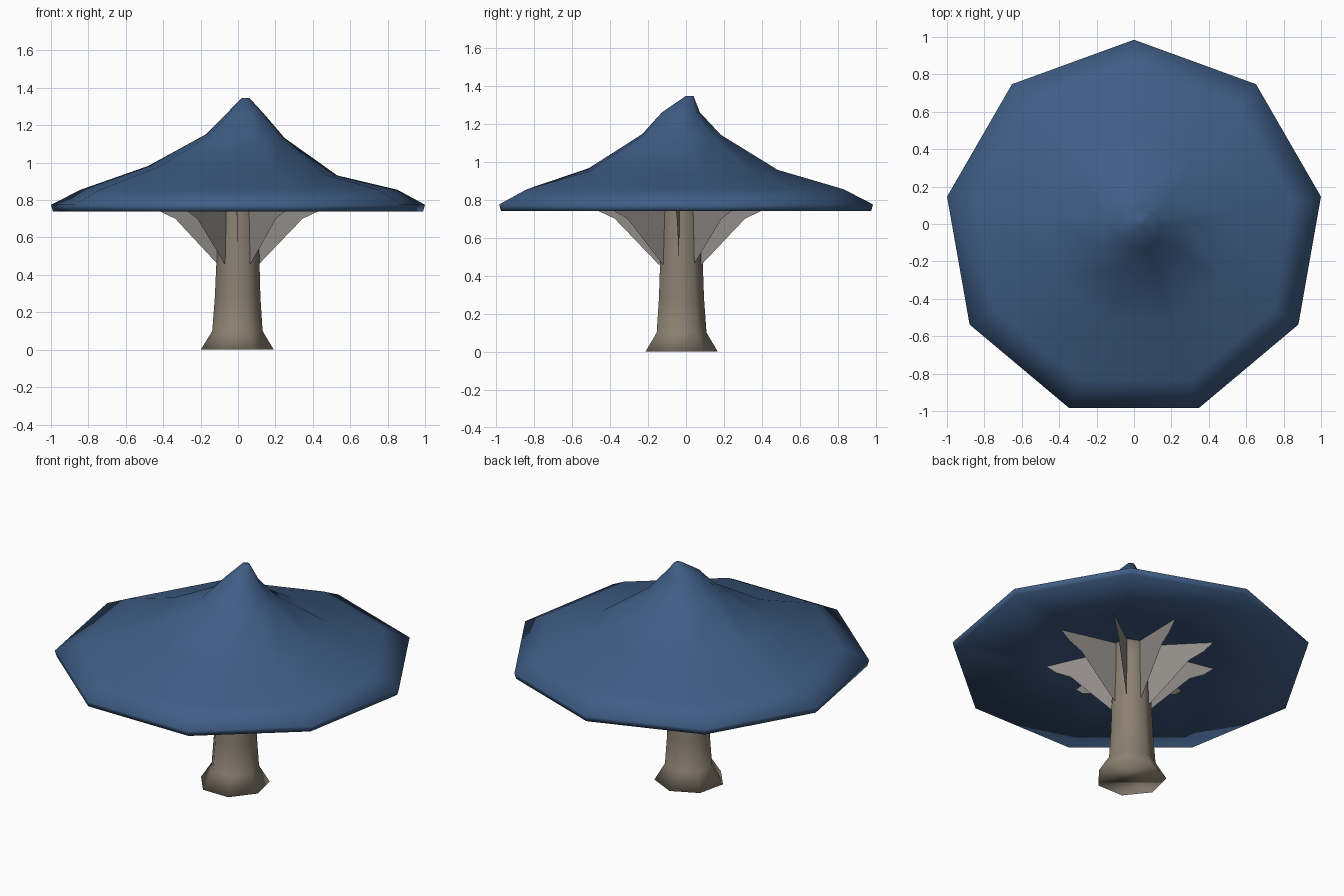
import bpy, bmesh
from math import radians, cos, sin, pi

if "Cube" in bpy.data.objects:
    bpy.data.objects.remove(bpy.data.objects["Cube"])


def material(name, rgb):
    m = bpy.data.materials.new(name)
    m.diffuse_color = (*rgb, 1)
    m.use_nodes = True
    m.node_tree.nodes["Principled BSDF"].inputs["Base Color"].default_value = m.diffuse_color
    return m


def finish(name, bm, mat, smooth):
    for f in bm.faces:
        f.smooth = smooth
    me = bpy.data.meshes.new(name)
    bm.to_mesh(me)
    bm.free()
    me.materials.append(mat)
    ob = bpy.data.objects.new(name, me)
    bpy.context.collection.objects.link(ob)
    return ob


def loft(name, sides, rings, mat):
    """Rings are (radius, z, centre x, centre y, tilt); one corner points to +y."""
    bm = bmesh.new()
    loops = []
    for r, z, cx, cy, tilt in rings:
        loop = []
        for i in range(sides):
            a = pi / 2 + 2 * pi * i / sides
            x = r * cos(a)
            loop.append(bm.verts.new((cx + x, cy + r * sin(a), z + tilt * x)))
        loops.append(loop)
    for lo, hi in zip(loops, loops[1:]):
        for i in range(sides):
            j = (i + 1) % sides
            bm.faces.new((lo[i], lo[j], hi[j], hi[i]))
    bm.faces.new(loops[0][::-1])
    bm.faces.new(loops[-1])
    bmesh.ops.recalc_face_normals(bm, faces=bm.faces)
    return finish(name, bm, mat, True)


CY = -0.03
blue = material("cap_blue", (0.05, 0.11, 0.235))
brown = material("stem_brown", (0.26, 0.22, 0.17))
grey = material("gill_grey", (0.28, 0.26, 0.245))

# Cap: from the shallow conical underside, round the soft rim, up to the bent tip
loft("cap", 9, [
    (0.10, 0.84, 0, CY, 0),
    (0.48, 0.793, 0, CY, 0),
    (1.005, 0.74, 0, CY, 0),
    (1.015, 0.775, 0, CY, 0),
    (0.86, 0.855, 0.005, CY, 0),
    (0.513, 0.957, 0.025, CY, -0.05),
    (0.213, 1.142, 0.04, CY, -0.05),
    (0.103, 1.26, 0.038, CY, 0),
    (0.022, 1.345, 0.04, 0.018, 0),
], blue)

# Stem: seven-sided with a flared foot
loft("stem", 7, [
    (0.20, 0.0, -0.004, -0.033, 0),
    (0.138, 0.10, -0.003, CY, 0),
    (0.125, 0.28, -0.002, CY, 0),
    (0.117, 0.50, 0, CY, 0),
    (0.108, 0.74, 0, CY, 0),
    (0.108, 0.85, 0, CY, 0),
], brown)

# Gills: nine thin, slightly unevenly spaced upright fins from stem to cap
bm = bmesh.new()
fin = [(0.08, 0.45), (0.115, 0.46), (0.345, 0.70), (0.43, 0.74), (0.49, 0.79), (0.08, 0.84)]
for angle in (-91, -54, -3, 39, 81, 122, 157, 194, 231):
    a = radians(angle)
    bm.faces.new([bm.verts.new((r * cos(a), CY + r * sin(a), z)) for r, z in fin])
finish("gills", bm, grey, False)
